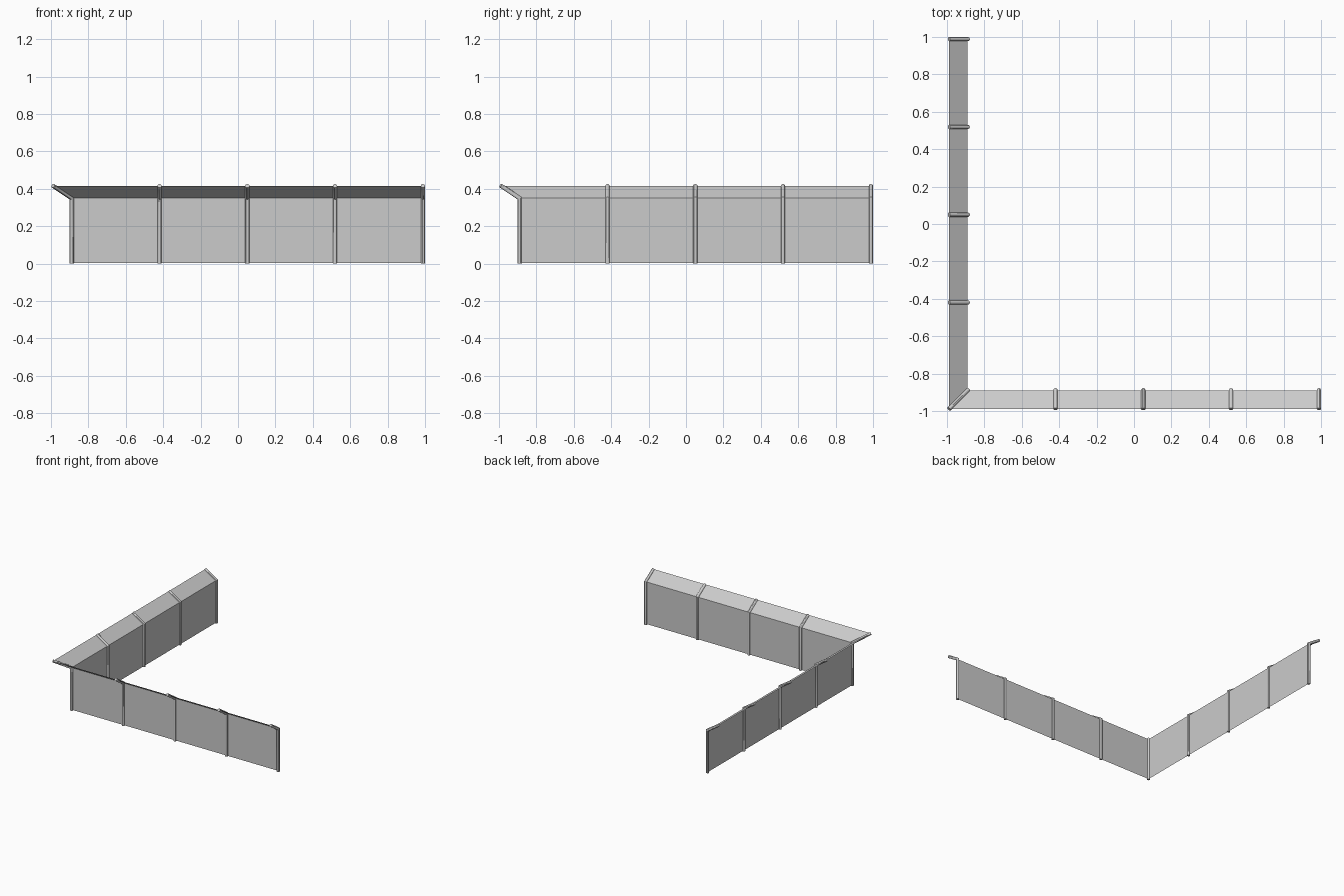
import bpy, bmesh, math
from mathutils import Vector

if "Cube" in bpy.data.objects:
    bpy.data.objects.remove(bpy.data.objects["Cube"])

R = 0.0115            # post radius
SIDES = 12
BASE = -0.889         # wall line
LEAN = -0.1           # outward lean of the top section
BEND_Z, TOP_Z = 0.35, 0.416
END = 1.0 - R         # last post position
STEP = (END - BASE) / 4


def make_object(name, bm):
    bmesh.ops.recalc_face_normals(bm, faces=bm.faces)
    me = bpy.data.meshes.new(name)
    bm.to_mesh(me)
    bm.free()
    ob = bpy.data.objects.new(name, me)
    bpy.context.collection.objects.link(ob)
    return ob


def post(name, x, y, lean):
    """Round post with a mitred bend; lean is its horizontal offset at the top."""
    base = Vector((x, y, 0))
    bend = Vector((x, y, BEND_Z))
    tip = Vector((x + lean[0], y + lean[1], TOP_Z))
    up = Vector((0, 0, 1))
    arm = (tip - bend).normalized()
    mitre = up + arm
    bm = bmesh.new()
    rings = [[], [], []]
    for i in range(SIDES):
        a = 2 * math.pi * (i + 0.5) / SIDES
        o = Vector((math.cos(a), math.sin(a), 0)) * R
        m = o - up * (o.dot(mitre) / up.dot(mitre))
        e = m - arm * m.dot(arm)
        for ring, co in zip(rings, (base + o, bend + m, tip + e)):
            ring.append(bm.verts.new(co))
    for lo, hi in zip(rings, rings[1:]):
        for i in range(SIDES):
            j = (i + 1) % SIDES
            bm.faces.new((lo[i], lo[j], hi[j], hi[i]))
    bm.faces.new(rings[0][::-1])
    bm.faces.new(rings[2])
    ob = make_object(name, bm)
    for p in ob.data.polygons:
        p.use_smooth = len(p.vertices) == 4
    ob.data.set_sharp_from_angle(angle=math.radians(30))


def panels(name, swap):
    """Thin folded sheet in four bays, mitred at the corner."""
    bm = bmesh.new()
    cols = []
    for k in range(5):
        along = BASE + k * STEP
        col = []
        for off, z in ((0, 0.004), (0, BEND_Z), (LEAN, TOP_Z)):
            u = along + (off if k == 0 else 0)
            v = BASE + off
            col.append(bm.verts.new((v, u, z) if swap else (u, v, z)))
        cols.append(col)
    for a, b in zip(cols, cols[1:]):
        for i in range(2):
            bm.faces.new((a[i], b[i], b[i + 1], a[i + 1]))
    make_object(name, bm)


# Two walls of folded panels
panels("front_panels", False)
panels("side_panels", True)

# Corner post leans diagonally, the others straight outward
post("corner_post", BASE, BASE, (LEAN, LEAN))
for k in range(1, 5):
    s = BASE + k * STEP
    post(f"front_post_{k}", s, BASE, (0, LEAN))
    post(f"side_post_{k}", BASE, s, (LEAN, 0))
